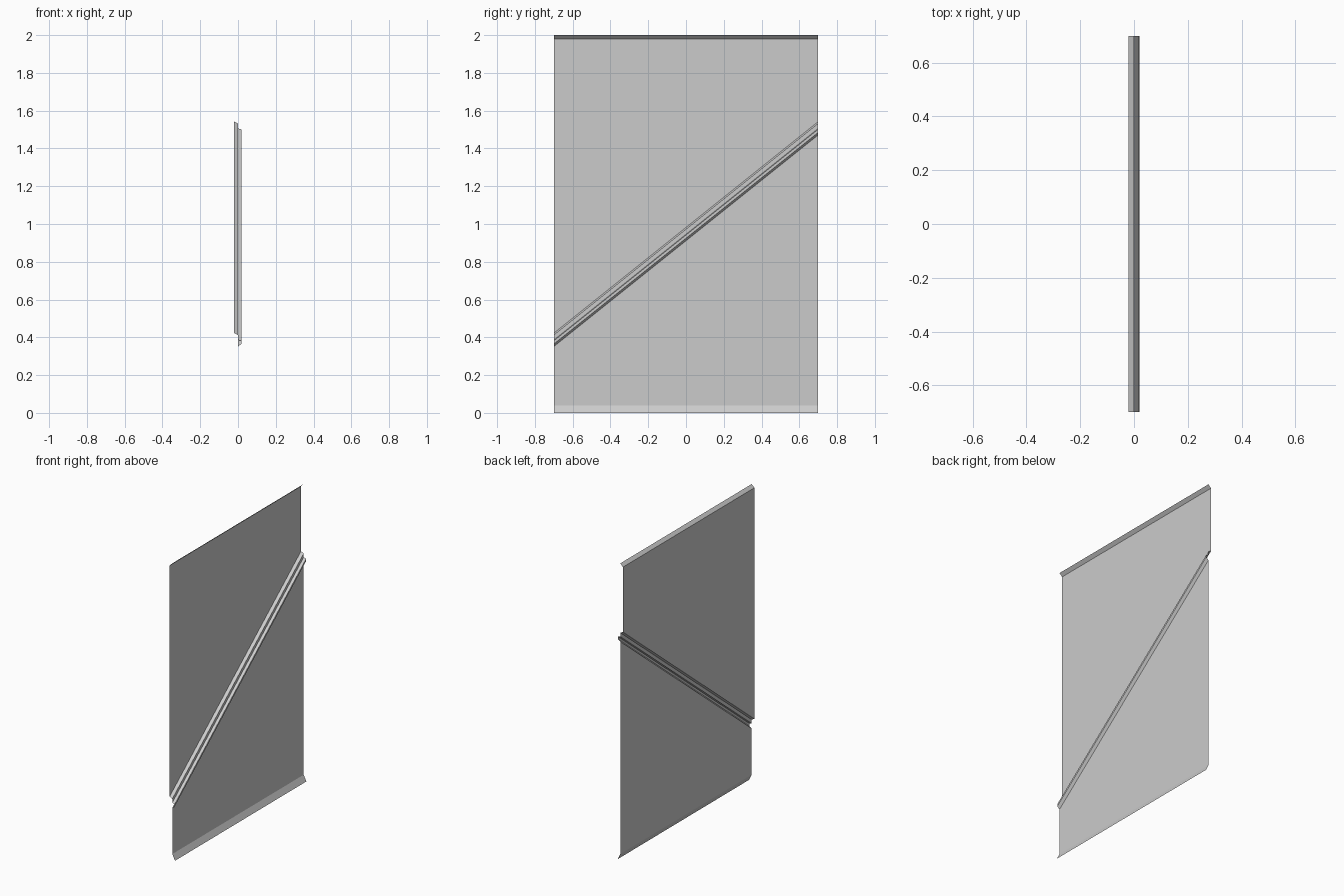
import bpy

if "Cube" in bpy.data.objects:
    bpy.data.objects.remove(bpy.data.objects["Cube"])

HALF = 0.7      # half width along y
SLOPE = 0.8     # rise of the diagonal seam


def folded_sheet(name, profile):
    """Sweep a folded sheet profile along y; each point is (x, z at y=0, slope)."""
    verts, faces = [], []
    for x, z, slope in profile:
        verts += [(x, z - slope * HALF, 0), (x, z + slope * HALF, 1)]
    verts = [(x, HALF if end else -HALF, z) for x, z, end in verts]
    for i in range(0, len(verts) - 2, 2):
        faces.append((i, i + 2, i + 3, i + 1))
    mesh = bpy.data.meshes.new(name)
    mesh.from_pydata(verts, [], faces)
    obj = bpy.data.objects.new(name, mesh)
    bpy.context.collection.objects.link(obj)
    return obj


# Upper panel with the lip folded along its top edge
folded_sheet("upper_panel", [
    (0.0, 2.0, 0), (-0.02, 1.98, 0), (-0.02, 0.982, SLOPE)])

# Stepped seam running diagonally between the panels
folded_sheet("diagonal_seam", [
    (-0.02, 0.982, SLOPE), (0.0, 0.972, SLOPE), (0.0, 0.946, SLOPE),
    (0.018, 0.941, SLOPE), (0.018, 0.925, SLOPE), (0.0, 0.911, SLOPE)])

# Lower panel with the drip edge flaring out at the bottom
folded_sheet("lower_panel", [
    (0.0, 0.911, SLOPE), (0.0, 0.04, 0), (0.02, 0.0, 0)])
